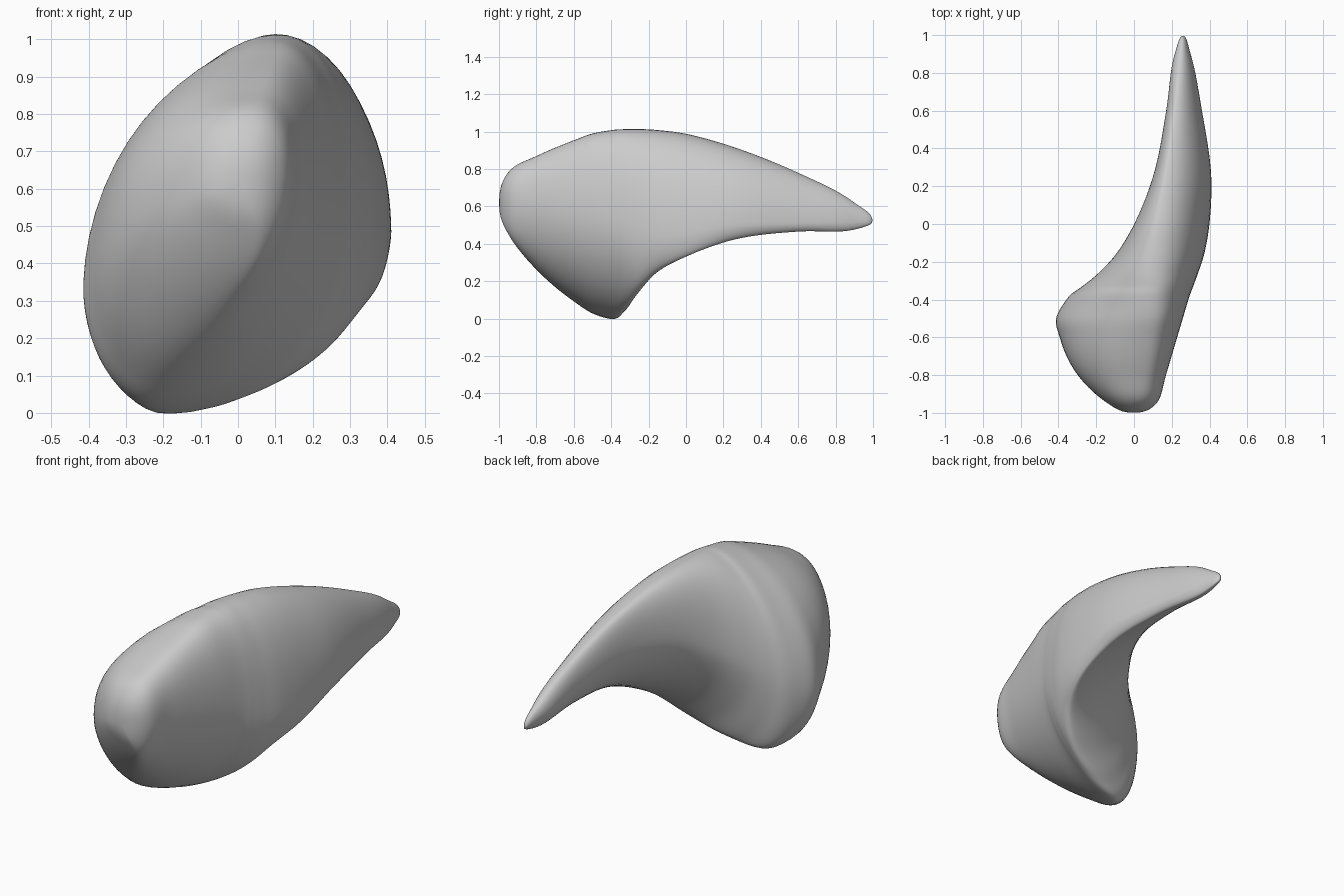
import bpy
import bmesh
import math

# Remove the default cube
cube = bpy.data.objects.get("Cube")
if cube:
    bpy.data.objects.remove(cube, do_unlink=True)

# Cross-sections from blunt front to pointed tail:
# y, then (x, z) of the left, top, right and bottom extremes
SECTIONS = [
    (-1, 0, .62, 0, .62, 0, .62, 0, .62),
    (-.95, -.14, .58, .02, .785, .12, .64, .05, .45),
    (-.8, -.3, .5, .05, .87, .17, .63, -.07, .26),
    (-.6, -.395, .38, .08, .955, .23, .58, -.19, .09),
    (-.5, -.415, .34, .09, .992, .26, .56, -.22, .025),
    (-.4, -.36, .37, .09, 1.01, .29, .53, -.2, -.005),
    (-.33, -.275, .43, .1, 1.015, .315, .5, -.04, .035),
    (-.26, -.19, .5, .1, 1.016, .34, .48, .16, .13),
    (-.15, -.09, .58, .11, 1.01, .375, .46, .29, .25),
    (0, 0, .67, .13, .99, .4, .46, .36, .33),
    (.25, .1, .7, .17, .92, .41, .5, .37, .42),
    (.6, .17, .65, .22, .78, .36, .51, .33, .465),
    (.9, .215, .56, .25, .62, .3, .515, .28, .475),
    (1, .26, .52, .26, .52, .26, .52, .26, .52),
]
STEPS = 8        # rings between neighbouring sections
ARC = 14         # points per quarter of a ring

# Spline knots follow the distance between sections
knots = [0]
for a, b in zip(SECTIONS, SECTIONS[1:]):
    knots.append(knots[-1] + math.dist(a, b))


def slope(k):
    """Spline tangent at a section; tips turn sideways to close as round caps."""
    if k in (0, len(SECTIONS) - 1):
        i = min(k, len(SECTIONS) - 2)
        span = knots[i + 1] - knots[i]
        chord = [1.5 * (b - a) / span for a, b in zip(SECTIONS[i], SECTIONS[i + 1])]
        return [0] + chord[1:]
    h, g = knots[k] - knots[k - 1], knots[k + 1] - knots[k]
    return [((b - a) / h * g + (c - b) / g * h) / (h + g)
            for a, b, c in zip(*SECTIONS[k - 1:k + 2])]


def blend(k, t):
    """Hermite blend between section k and the next."""
    span = knots[k + 1] - knots[k]
    s = 1 - t
    return [a * s * s * (1 + 2 * t) + b * t * t * (1 + 2 * s)
            + span * t * s * (m * s - n * t)
            for a, b, m, n in zip(SECTIONS[k], SECTIONS[k + 1], slope(k), slope(k + 1))]


def quarter(start, end, vertical_start, power):
    """Superellipse arc between two neighbouring extremes."""
    points = []
    for i in range(ARC):
        angle = math.pi / 2 * i / ARC
        fall = 1 - math.cos(angle) ** power
        rise = math.sin(angle) ** power
        u, v = (fall, rise) if vertical_start else (rise, fall)
        points.append((start[0] + (end[0] - start[0]) * u,
                       start[1] + (end[1] - start[1]) * v))
    return points


def ring(values):
    y = values[0]
    left, top, right, bottom = zip(values[1::2], values[2::2])
    # The back of the lobe slopes straighter up to the crest
    lobe = .95 + .2 * math.exp(-((y + .42) / .18) ** 2)
    # The shoulder is fuller towards the front
    shoulder = .96 + .1 * math.tanh(y * 3)
    # The lower left is full on the front face and flat in the hollow behind
    hollow = 1.08 + .1 * math.tanh((y + .35) * 6)
    outline = (quarter(left, top, True, lobe)
               + quarter(top, right, False, shoulder)
               + quarter(right, bottom, True, 1.05)
               + quarter(bottom, left, False, hollow))
    return [(x, y, z) for x, z in outline]


# Loft the sections into one closed skin
bm = bmesh.new()
rings = []
for k in range(len(SECTIONS) - 1):
    for s in range(STEPS):
        if k + s > 0:
            rings.append([bm.verts.new(p) for p in ring(blend(k, s / STEPS))])

count = ARC * 4
for near, far in zip(rings, rings[1:]):
    for i in range(count):
        j = (i + 1) % count
        bm.faces.new((near[i], near[j], far[j], far[i]))

# Close both tips
for loop, section in ((rings[0], SECTIONS[0]), (rings[-1], SECTIONS[-1])):
    tip = bm.verts.new((section[1], section[0], section[2]))
    for i in range(count):
        bm.faces.new((loop[i], loop[(i + 1) % count], tip))

# Relax the skin a little so the lobe and hollow blend softly
for _ in range(4):
    bmesh.ops.smooth_vert(bm, verts=bm.verts, factor=.4,
                          use_axis_x=True, use_axis_y=True, use_axis_z=True)
bmesh.ops.recalc_face_normals(bm, faces=bm.faces)
mesh = bpy.data.meshes.new("curved_claw")
bm.to_mesh(mesh)
bm.free()
claw = bpy.data.objects.new("curved_claw", mesh)
bpy.context.collection.objects.link(claw)

# Plain grey material
grey = bpy.data.materials.new("light_grey")
grey.use_nodes = True
colour = (.6, .6, .6, 1)
grey.diffuse_color = colour
grey.node_tree.nodes["Principled BSDF"].inputs["Base Color"].default_value = colour
mesh.materials.append(grey)

# Smooth shading
bpy.context.view_layer.objects.active = claw
claw.select_set(True)
bpy.ops.object.shade_smooth_by_angle(angle=math.radians(50))
